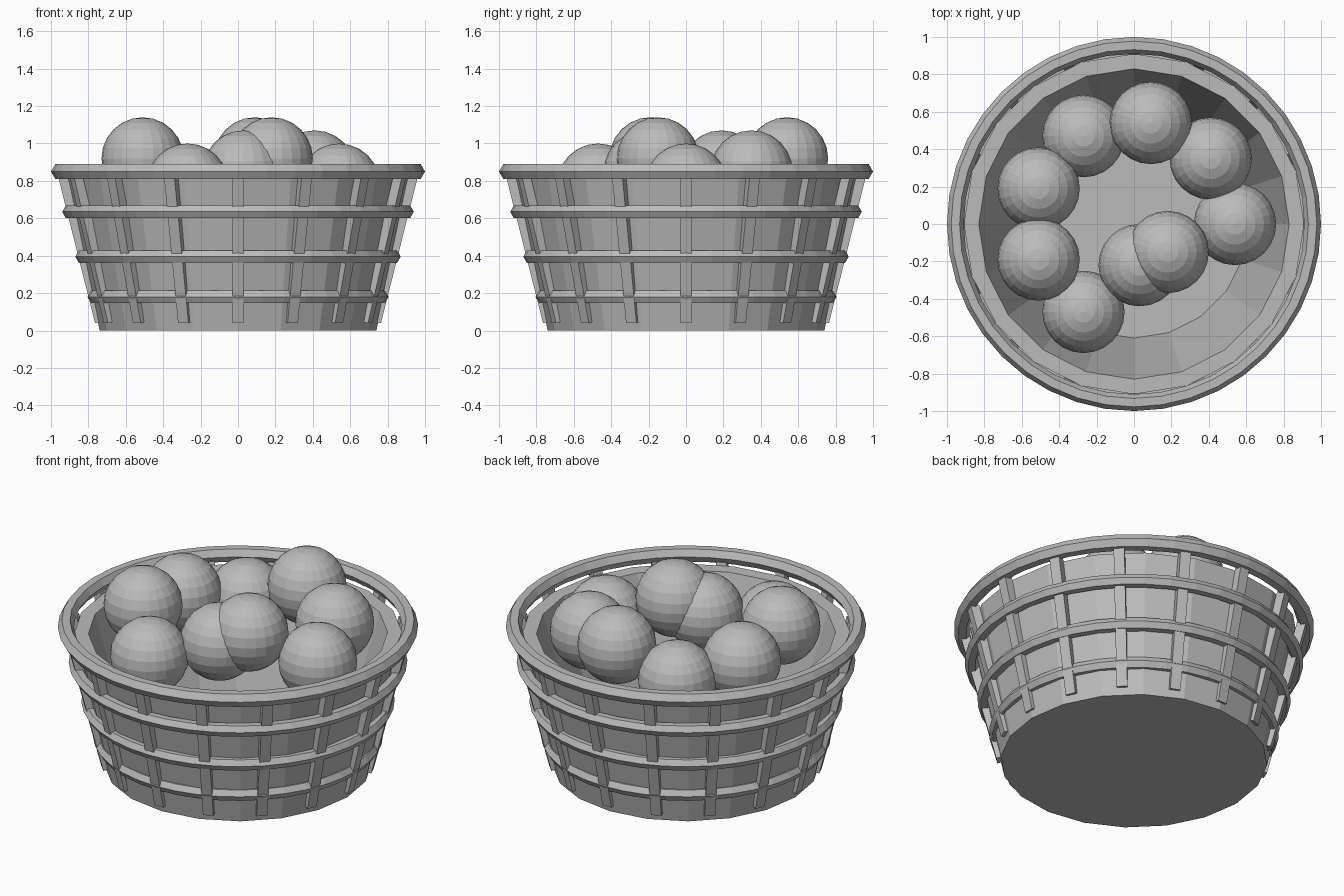
import bpy, bmesh
from math import sin, cos, pi, atan2, hypot
from mathutils import Matrix, Vector

cube = bpy.data.objects.get("Cube")
if cube:
    bpy.data.objects.remove(cube, do_unlink=True)

grey = bpy.data.materials.new("plain_grey")
grey.use_nodes = True
colour = (0.5, 0.5, 0.5, 1)
grey.diffuse_color = colour
grey.node_tree.nodes["Principled BSDF"].inputs["Base Color"].default_value = colour


def finish(name, bm):
    """Turn a bmesh into a named, coloured object."""
    bmesh.ops.recalc_face_normals(bm, faces=bm.faces)
    mesh = bpy.data.meshes.new(name)
    bm.to_mesh(mesh)
    bm.free()
    mesh.materials.append(grey)
    obj = bpy.data.objects.new(name, mesh)
    bpy.context.collection.objects.link(obj)
    return obj


def lathe(name, profile, sides, closed=False):
    """Revolve a radius/height profile around z, capping open ends."""
    bm = bmesh.new()
    rings = []
    for r, z in profile:
        rings.append([bm.verts.new((r * cos(2 * pi * i / sides), r * sin(2 * pi * i / sides), z))
                      for i in range(sides)])
    pairs = list(zip(rings, rings[1:]))
    if closed:
        pairs.append((rings[-1], rings[0]))
    else:
        bm.faces.new(rings[0])
        bm.faces.new(rings[-1])
    for a, b in pairs:
        for i in range(sides):
            j = (i + 1) % sides
            bm.faces.new((a[i], a[j], b[j], b[i]))
    return finish(name, bm)


def hoop(name, outer, z, thick):
    """Hoop with a six-sided section, given by its outer radius."""
    section = [(outer - thick + thick * cos(k * pi / 3), z + thick * sin(k * pi / 3))
               for k in range(6)]
    return lathe(name, section, 40, closed=True)


# Tub: outer wall, flat lip, inner wall and floor
lathe("basket_tub", [(0.74, 0), (0.91, 0.81), (0.83, 0.81), (0.61, 0.05)], 20)

# Rim and hoops
hoop("rim", 1.0, 0.85, 0.045)
for label, outer, z in (("upper", 0.94, 0.635), ("middle", 0.87, 0.395), ("lower", 0.805, 0.18)):
    hoop(label + "_hoop", outer, z, 0.038)

# Upright slats, leaning outwards with the wall
low, high = Vector((0.74, 0, 0.045)), Vector((0.935, 0, 0.82))
span = high - low
lean = Matrix.Rotation(atan2(span.x, span.z), 4, 'Y')
size = Matrix.Diagonal((0.05, 0.06, span.length, 1))
slats = bmesh.new()
for i in range(16):
    turn = Matrix.Rotation(i * pi / 8, 4, 'Z')
    bmesh.ops.create_cube(slats, size=1,
                          matrix=turn @ Matrix.Translation((low + high) / 2) @ lean @ size)
finish("slats", slats)

# Balls, stepping through three heights in turn
spots = [(0.54, 0), (0.41, 0.35), (0.09, 0.54), (-0.27, 0.47), (-0.51, 0.19),
         (-0.51, -0.19), (-0.27, -0.47), (0.03, -0.22), (0.18, -0.15)]
for i, (x, y) in enumerate(spots):
    bm = bmesh.new()
    bmesh.ops.create_uvsphere(bm, u_segments=24, v_segments=12, radius=0.22,
                              matrix=Matrix.Translation((x, y, 0.78 + 0.07 * (i % 3))))
    finish("ball_%d" % (i + 1), bm)
